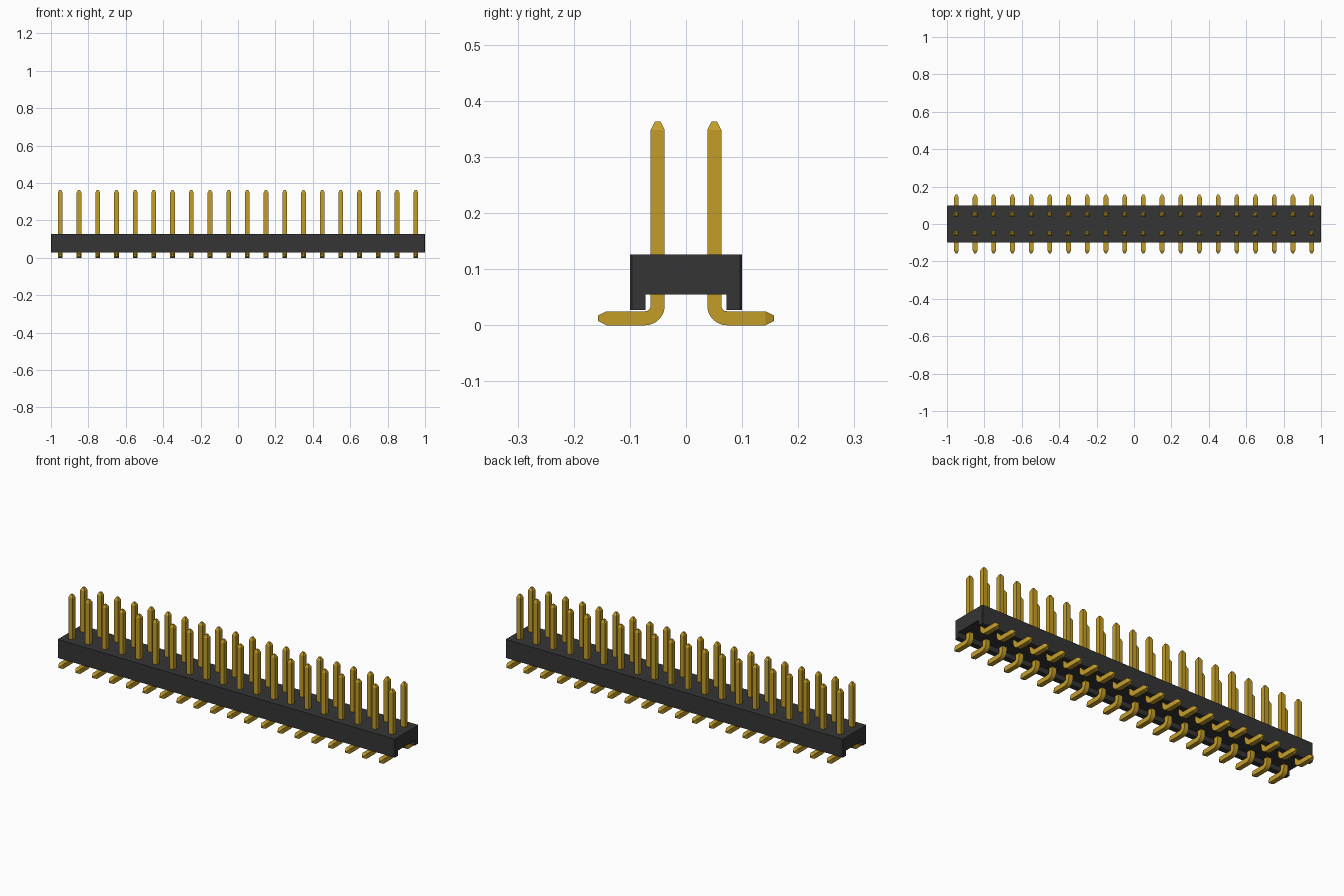
import bpy, bmesh, math
from mathutils import Vector

cube = bpy.data.objects.get("Cube")
if cube:
    bpy.data.objects.remove(cube)

PINS, PITCH = 20, 0.1
HALF, TIP = 0.0125, 0.005      # half width of a pin and of its blunt tip
ROW_Y = 0.0505                 # distance of a pin row from the centre
TOP, FOOT_END, TAPER = 0.363, 0.157, 0.015
BEND = 0.0225                  # centreline radius of the bend


def material(name, color):
    mat = bpy.data.materials.new(name)
    mat.use_nodes = True
    mat.diffuse_color = color
    mat.node_tree.nodes["Principled BSDF"].inputs["Base Color"].default_value = color
    return mat


def finish(bm, name, mat):
    bmesh.ops.recalc_face_normals(bm, faces=bm.faces)
    mesh = bpy.data.meshes.new(name)
    bm.to_mesh(mesh)
    bm.free()
    mesh.materials.append(mat)
    return mesh


def place(name, mesh, x=0.0, turn=0.0):
    obj = bpy.data.objects.new(name, mesh)
    obj.location.x = x
    obj.rotation_euler.z = turn
    bpy.context.collection.objects.link(obj)


def housing_mesh(mat):
    # Channel profile extruded along x, with small chamfers on the upright corners
    half, inner, low, roof, high = 0.1, 0.072, 0.027, 0.055, 0.126
    profile = [(-half, low), (-inner, low), (-inner, roof), (inner, roof),
               (inner, low), (half, low), (half, high), (-half, high)]
    bm = bmesh.new()
    face = bm.faces.new([bm.verts.new((-1, y, z)) for y, z in profile])
    ext = bmesh.ops.extrude_face_region(bm, geom=[face])
    bmesh.ops.translate(bm, vec=(2, 0, 0),
                        verts=[v for v in ext["geom"] if isinstance(v, bmesh.types.BMVert)])
    corners = [e for e in bm.edges
               if all(abs(v.co.y) > 0.09 for v in e.verts)
               and abs(e.verts[0].co.z - e.verts[1].co.z) > 0.05]
    bmesh.ops.bevel(bm, geom=corners, offset=0.004, segments=1, affect='EDGES')
    return finish(bm, "housing", mat)


def pin_mesh(mat):
    # Square section swept from the foot tip, round the bend, up to the top tip
    out, up = Vector((0, -1, 0)), Vector((0, 0, 1))
    centre = Vector((0, -ROW_Y - BEND, HALF + BEND))
    rings = [(Vector((0, -FOOT_END, HALF)), up, TIP),
             (Vector((0, -FOOT_END + TAPER, HALF)), up, HALF)]
    steps = 8
    for i in range(steps + 1):
        a = math.radians(90) * i / steps
        normal = up * math.cos(a) + out * math.sin(a)
        rings.append((centre - normal * BEND, normal, HALF))
    rings += [(Vector((0, -ROW_Y, TOP - TAPER)), out, HALF),
              (Vector((0, -ROW_Y, TOP)), out, TIP)]
    bm = bmesh.new()
    previous = None
    for point, normal, h in rings:
        side = Vector((h, 0, 0))
        ring = [bm.verts.new(point + side * s + normal * h * n)
                for s, n in ((-1, -1), (1, -1), (1, 1), (-1, 1))]
        if previous is None:
            bm.faces.new(ring)
        else:
            for k in range(4):
                j = (k + 1) % 4
                bm.faces.new((previous[k], previous[j], ring[j], ring[k]))
        previous = ring
    bm.faces.new(previous)
    return finish(bm, "pin", mat)


black = material("black plastic", (0.036, 0.036, 0.036, 1))
gold = material("gold metal", (0.55, 0.34, 0.022, 1))

# Housing
place("housing", housing_mesh(black))

# Two rows of bent pins, feet pointing outwards
pin = pin_mesh(gold)
for i in range(PINS):
    x = (i - (PINS - 1) / 2) * PITCH
    place(f"front_pin_{i + 1}", pin, x)
    place(f"back_pin_{i + 1}", pin, x, math.pi)
